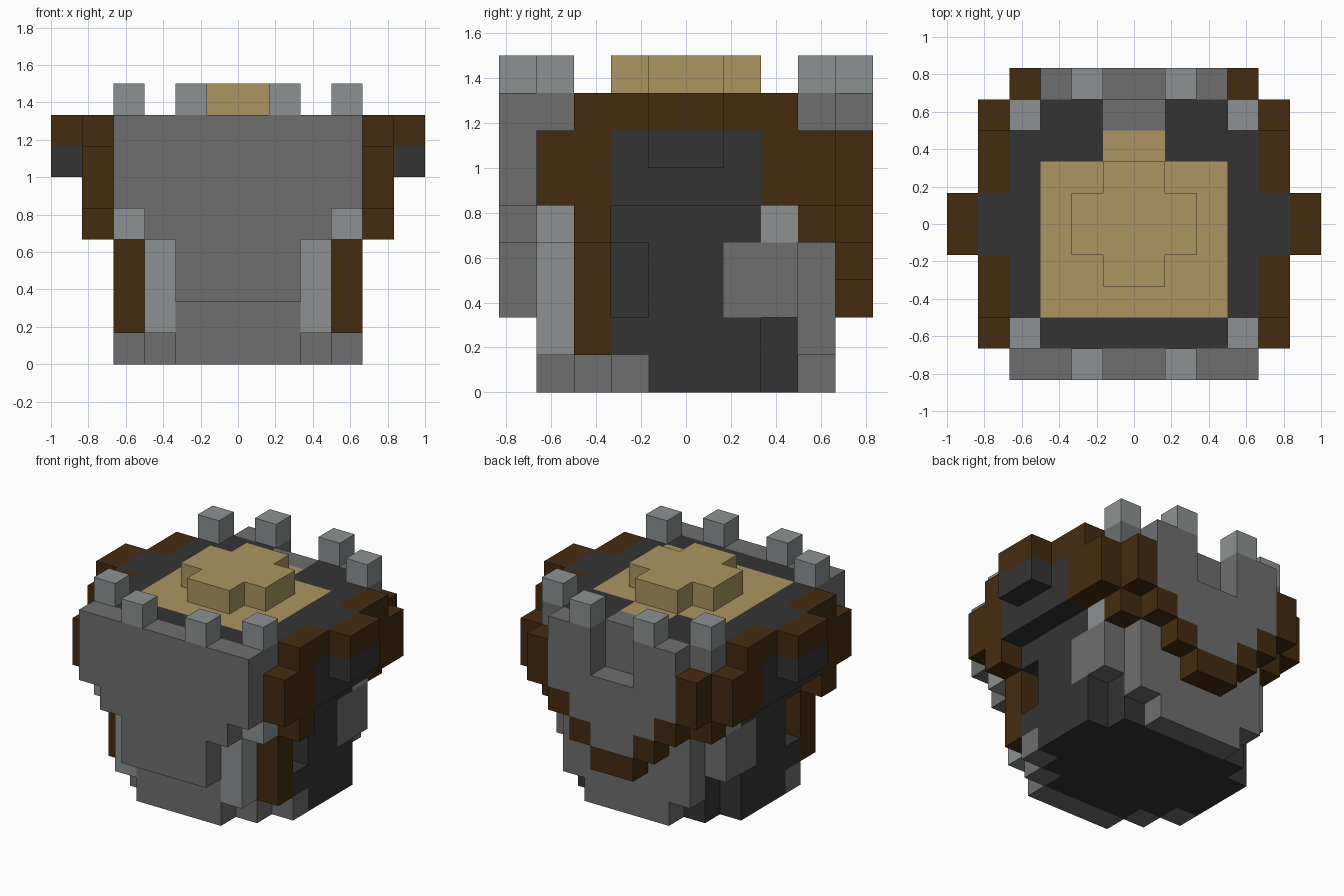
import bpy, bmesh
from mathutils import Vector

if "Cube" in bpy.data.objects:
    bpy.data.objects.remove(bpy.data.objects["Cube"])

U = 1 / 6          # block size
COLOURS = {
    "charcoal": (0.034, 0.034, 0.034, 1),
    "mid_grey": (0.156, 0.156, 0.162, 1),
    "light_grey": (0.265, 0.285, 0.285, 1),
    "dark_brown": (0.060, 0.024, 0.005, 1),
    "tan": (0.413, 0.300, 0.122, 1),
}
mats = {}
for name, rgba in COLOURS.items():
    mats[name] = bpy.data.materials.new(name)
    mats[name].diffuse_color = rgba

cells = {}         # block position -> (part, colour)


def fill(part, colour, x, y, z):
    """Fill a block range on the right half and mirror it to the left."""
    for i in range(*x):
        for j in range(*y):
            for k in range(*z):
                for ii in (i, -1 - i):
                    if part is None:
                        cells.pop((ii, j, k), None)
                    else:
                        cells[ii, j, k] = (part, colour)


# Stepped lower body
for w, d in ((4, 2), (3, 3), (2, 4)):
    fill("lower_body", "charcoal", (0, w), (-d, d), (0, 4))
fill("front_foot", "mid_grey", (0, 2), (-4, -3), (0, 4))
fill("front_foot", "mid_grey", (2, 3), (-3, -2), (0, 1))
fill("front_foot", "mid_grey", (3, 4), (-2, -1), (0, 1))
fill("back_foot", "mid_grey", (0, 2), (3, 4), (0, 4))
fill(None, None, (3, 4), (-2, -1), (2, 4))           # side recess

# Wide upper body
fill("upper_body", "charcoal", (0, 4), (-4, 4), (4, 8))
fill("upper_body", "charcoal", (4, 5), (-2, 2), (5, 8))

# Corner columns
fill("light_column", "light_grey", (2, 3), (-4, -3), (1, 4))
fill("light_column", "light_grey", (3, 4), (-4, -3), (4, 5))
fill("light_column", "light_grey", (3, 4), (2, 3), (4, 5))
fill("brown_column", "dark_brown", (3, 4), (-3, -2), (1, 4))
fill("back_column", "mid_grey", (2, 3), (3, 4), (1, 4))
fill("back_column", "mid_grey", (3, 4), (1, 2), (2, 4))
fill("back_column", "mid_grey", (3, 4), (2, 3), (2, 4))
fill("back_bracket", "dark_brown", (3, 4), (3, 4), (4, 5))

# Brown side band
fill("side_band", "dark_brown", (4, 5), (-4, -3), (5, 7))
fill("side_band", "dark_brown", (4, 5), (-3, -2), (4, 8))
fill("side_band", "dark_brown", (4, 5), (-2, -1), (7, 8))
fill("side_band", "dark_brown", (4, 5), (1, 2), (7, 8))
fill("side_band", "dark_brown", (4, 5), (2, 3), (5, 8))
fill("side_band", "dark_brown", (4, 5), (3, 4), (5, 7))

# Side handles
fill("handle_top", "dark_brown", (5, 6), (-1, 1), (7, 8))
fill("handle_base", "charcoal", (5, 6), (-1, 1), (6, 7))

# Front shield plate, narrowing downwards
for w, z in ((4, (5, 8)), (3, (4, 5)), (2, (2, 4))):
    fill("front_plate", "mid_grey", (0, w), (-5, -4), z)

# Back plate with notch and brown stepped border
fill("back_plate", "mid_grey", (0, 1), (4, 5), (3, 6))
fill("back_plate", "mid_grey", (1, 2), (4, 5), (4, 8))
fill("back_plate", "mid_grey", (2, 3), (4, 5), (5, 8))
for x, z in (((0, 1), (2, 3)), ((1, 2), (3, 4)), ((2, 3), (4, 5)), ((3, 4), (5, 7))):
    fill("back_border", "dark_brown", x, (4, 5), z)
fill("back_notch_wall", "mid_grey", (0, 1), (3, 4), (6, 8))

# Battlements and their corner supports
for y in ((-4, -3), (3, 4)):
    fill("corner_support", "mid_grey", (3, 4), y, (7, 8))
    fill("battlement", "light_grey", (3, 4), y, (8, 9))
for y in ((-5, -4), (4, 5)):
    fill("battlement", "light_grey", (1, 2), y, (8, 9))

# Tan floor and raised cross
fill("tan_floor", "tan", (0, 3), (-3, 2), (7, 8))
fill("tan_floor", "tan", (0, 1), (2, 3), (7, 8))
fill("raised_cross", "tan", (0, 1), (-2, 2), (8, 9))
fill("raised_cross", "tan", (0, 2), (-1, 1), (8, 9))

# Make each part from its exposed block faces, merged into large flat faces
AXES = [Vector(a) for a in ((1, 0, 0), (0, 1, 0), (0, 0, 1))]
parts = {}
for pos, key in cells.items():
    parts.setdefault(key, []).append(pos)
for (part, colour), blocks in parts.items():
    bm = bmesh.new()
    for pos in blocks:
        centre = Vector(pos) + Vector((0.5, 0.5, 0.5))
        for a in range(3):
            for s in (1, -1):
                n = AXES[a] * s
                if tuple(int(p + q) for p, q in zip(pos, n)) in cells:
                    continue
                t, b = AXES[(a + 1) % 3], AXES[(a + 2) % 3] * s
                corners = ((-1, -1), (1, -1), (1, 1), (-1, 1))
                bm.faces.new([bm.verts.new((centre + (n + t * p + b * q) / 2) * U)
                              for p, q in corners])
    bmesh.ops.remove_doubles(bm, verts=bm.verts[:], dist=1e-4)
    bmesh.ops.dissolve_limit(bm, angle_limit=0.01, verts=bm.verts[:], edges=bm.edges[:])
    mesh = bpy.data.meshes.new(part)
    bm.to_mesh(mesh)
    bm.free()
    mesh.materials.append(mats[colour])
    bpy.context.collection.objects.link(bpy.data.objects.new(part, mesh))

for m in bpy.data.materials:
    if m.users and not m.is_grease_pencil:
        m.use_nodes = True
        m.node_tree.nodes["Principled BSDF"].inputs["Base Color"].default_value = m.diffuse_color
